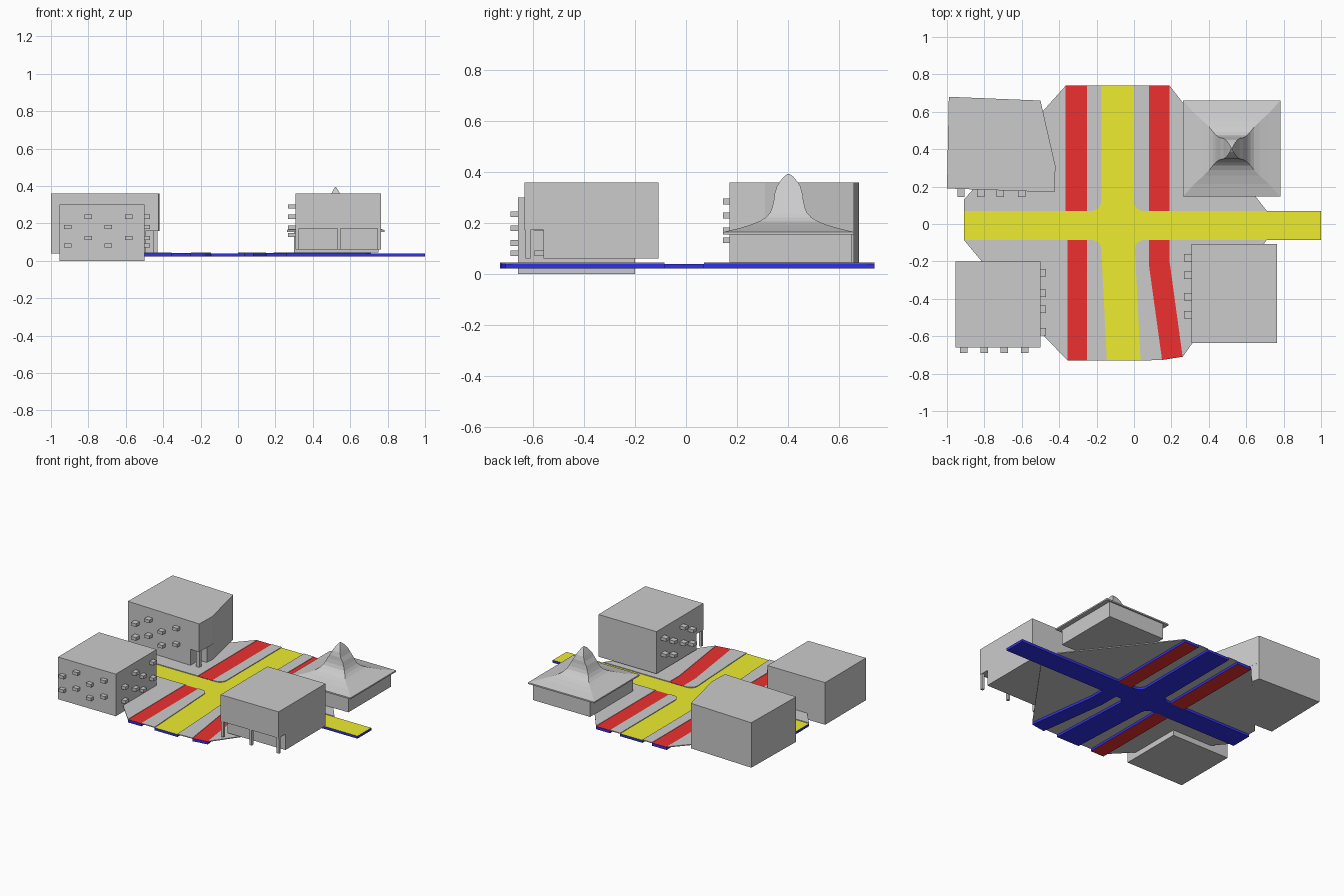
import bpy, math

if "Cube" in bpy.data.objects:
    bpy.data.objects.remove(bpy.data.objects["Cube"])


def mat(name, rgb):
    m = bpy.data.materials.new(name)
    m.diffuse_color = (*rgb, 1)
    m.use_nodes = True
    m.node_tree.nodes["Principled BSDF"].inputs["Base Color"].default_value = m.diffuse_color
    return m


YELLOW = mat("yellow_paint", (0.85, 0.85, 0.03))
RED = mat("red_paint", (0.86, 0.03, 0.03))
BLUE = mat("blue_edge", (0.03, 0.03, 0.85))


def mesh(name, verts, faces):
    me = bpy.data.meshes.new(name)
    me.from_pydata(verts, [], faces)
    ob = bpy.data.objects.new(name, me)
    bpy.context.collection.objects.link(ob)
    return ob


def prism(name, pts, z0, z1, top=None, side=None, bottom=None):
    """Extrude an outline (any winding) between two heights."""
    area = sum(a[0] * b[1] - b[0] * a[1] for a, b in zip(pts, pts[1:] + pts[:1]))
    if area < 0:
        pts = pts[::-1]
    n = len(pts)
    verts = [(x, y, z) for z in (z0, z1) for x, y in pts]
    faces = [tuple(range(n - 1, -1, -1)), tuple(range(n, 2 * n))]
    faces += [(i, (i + 1) % n, n + (i + 1) % n, n + i) for i in range(n)]
    ob = mesh(name, verts, faces)
    if top:
        for m in (top, side, bottom):
            ob.data.materials.append(m)
        for i, p in enumerate(ob.data.polygons):
            p.material_index = (2, 0)[i] if i < 2 else 1
    return ob


def box(name, x0, x1, y0, y1, z0, z1):
    return prism(name, [(x0, y0), (x1, y0), (x1, y1), (x0, y1)], z0, z1)


def corner(x, y, sx, sy, r=0.05, n=5):
    """Rounded kerb corner, from the cross arm to the main road."""
    cx, cy = x + sx * r, y + sy * r
    return [(cx - sx * r * math.sin(t), cy - sy * r * math.cos(t))
            for t in (i * math.pi / 2 / n for i in range(n + 1))]


# Yellow crossroads with rounded inner corners
YN, YS = 0.07, -0.085
nw = corner(-0.175, YN, -1, 1)
ne = corner(0.0, YN, 1, 1)
sw = corner(-0.175, YS, -1, -1)
se = corner(0.005, YS, 1, -1)
cross = ([(-0.91, YS), (-0.91, YN)] + nw + [(-0.175, 0.74), (0.0, 0.74)] + ne[::-1]
         + [(1, YN), (1, YS - 0.0)] + se + [(0.035, -0.73), (-0.145, -0.73)] + sw[::-1])
prism("yellow_crossroads", cross, 0.022, 0.04, YELLOW, BLUE, BLUE)

# Red lanes
prism("red_lane_nw", [(-0.365, YN), (-0.25, YN), (-0.25, 0.74), (-0.365, 0.74)],
      0.022, 0.042, RED, BLUE, RED)
prism("red_lane_ne", [(0.08, YN), (0.19, YN), (0.19, 0.74), (0.08, 0.74)],
      0.022, 0.042, RED, BLUE, RED)
prism("red_lane_sw", [(-0.355, -0.73), (-0.25, -0.73), (-0.25, YS), (-0.355, YS)],
      0.022, 0.042, RED, BLUE, RED)
prism("red_lane_se", [(0.08, YS), (0.19, YS), (0.19, -0.2), (0.26, -0.71),
                      (0.15, -0.727), (0.08, -0.22)], 0.022, 0.042, RED, BLUE, BLUE)

# Grey pavements between lanes and out to the building plots
pavements = {
    "inner_nw": [(-0.25, 0.74), (-0.25, YN)] + nw + [(-0.175, 0.74)],
    "inner_ne": [(0.08, 0.74), (0.08, YN)] + ne + [(0.0, 0.74)],
    "inner_sw": [(-0.25, -0.73), (-0.25, YS)] + sw + [(-0.145, -0.73)],
    "inner_se": [(0.15, -0.727), (0.08, -0.22), (0.08, YS)] + se + [(0.035, -0.73)],
    "outer_nw": [(-0.365, YN), (-0.365, 0.74), (-0.91, 0.13), (-0.91, YN)],
    "outer_ne": [(0.19, YN), (0.19, 0.74), (0.71, YN)],
    "outer_sw": [(-0.355, YS), (-0.91, YS), (-0.48, -0.6), (-0.355, -0.73)],
    "outer_se": [(0.19, YS), (0.71, YS), (0.26, -0.71), (0.19, -0.2)],
}
for key, pts in pavements.items():
    prism("pavement_" + key, pts, 0.039, 0.045)


# Staggered window boxes: two per column on alternating rows
def windows(name, axis, centres, wall, out, dz):
    for i, c in enumerate(centres):
        for z in ((0.18, 0.082), (0.235, 0.122))[i % 2]:
            a, b = sorted((wall, out))
            z += dz
            r = (c - 0.02, c + 0.02, a, b) if axis == "x" else (a, b, c - 0.02, c + 0.02)
            box(name, *r, z - 0.011, z + 0.011)


# South-west block
box("southwest_block", -0.955, -0.5, -0.66, -0.2, 0, 0.30)
windows("southwest_front_window", "x", (-0.91, -0.80, -0.695, -0.585), -0.655, -0.69, 0)
windows("southwest_side_window", "y", (-0.575, -0.455, -0.37, -0.26), -0.505, -0.47, 0)

# North-west block: skewed plan, corner entrance cut out below with one post
outline = [(-1, 0.19), (-0.99, 0.68), (-0.5, 0.66), (-0.42, 0.31)]
prism("northwest_upper_floors", outline + [(-0.425, 0.17)], 0.16, 0.36)
prism("northwest_ground_floor", outline[:3] + [(-0.43, 0.34), (-0.435, 0.27),
      (-0.495, 0.27), (-0.495, 0.173)], 0.04, 0.16)
box("northwest_entrance_post", -0.455, -0.43, 0.18, 0.205, 0.04, 0.16)
windows("northwest_front_window", "x", (-0.925, -0.82, -0.715, -0.6), 0.19, 0.145, 0.05)

# South-east block: front overhang carried on posts
box("southeast_upper_floors", 0.308, 0.765, -0.635, -0.108, 0.172, 0.36)
box("southeast_ground_floor", 0.308, 0.765, -0.56, -0.108, 0.06, 0.172)
for x in (0.317, 0.54, 0.755):
    box("southeast_post", x - 0.009, x + 0.009, -0.63, -0.612, 0.06, 0.172)
windows("southeast_side_window", "y", (-0.485, -0.39, -0.275, -0.18), 0.31, 0.268, 0.055)

# North-east pavilion with a swept hipped roof: rings of (half x, half y, z)
box("pavilion_walls", 0.30, 0.75, 0.17, 0.65, 0.045, 0.16)
rings = [(0.26, 0.257, 0.155), (0.26, 0.257, 0.165), (0.20, 0.19, 0.181), (0.15, 0.145, 0.195),
         (0.12, 0.115, 0.207), (0.10, 0.09, 0.222), (0.085, 0.073, 0.24), (0.073, 0.064, 0.262),
         (0.06, 0.058, 0.29), (0.043, 0.055, 0.315), (0.03, 0.046, 0.345),
         (0.02, 0.033, 0.365), (0.01, 0.018, 0.383), (0.003, 0.004, 0.393)]
verts = [(0.522 + sx * hx, 0.403 + sy * hy, z) for hx, hy, z in rings
         for sx, sy in ((-1, -1), (1, -1), (1, 1), (-1, 1))]
faces = [(4 * k + i, 4 * k + (i + 1) % 4, 4 * k + 4 + (i + 1) % 4, 4 * k + 4 + i)
         for k in range(len(rings) - 1) for i in range(4)]
last = 4 * len(rings)
faces += [(3, 2, 1, 0), (last - 4, last - 3, last - 2, last - 1)]
mesh("pavilion_roof", verts, faces)
